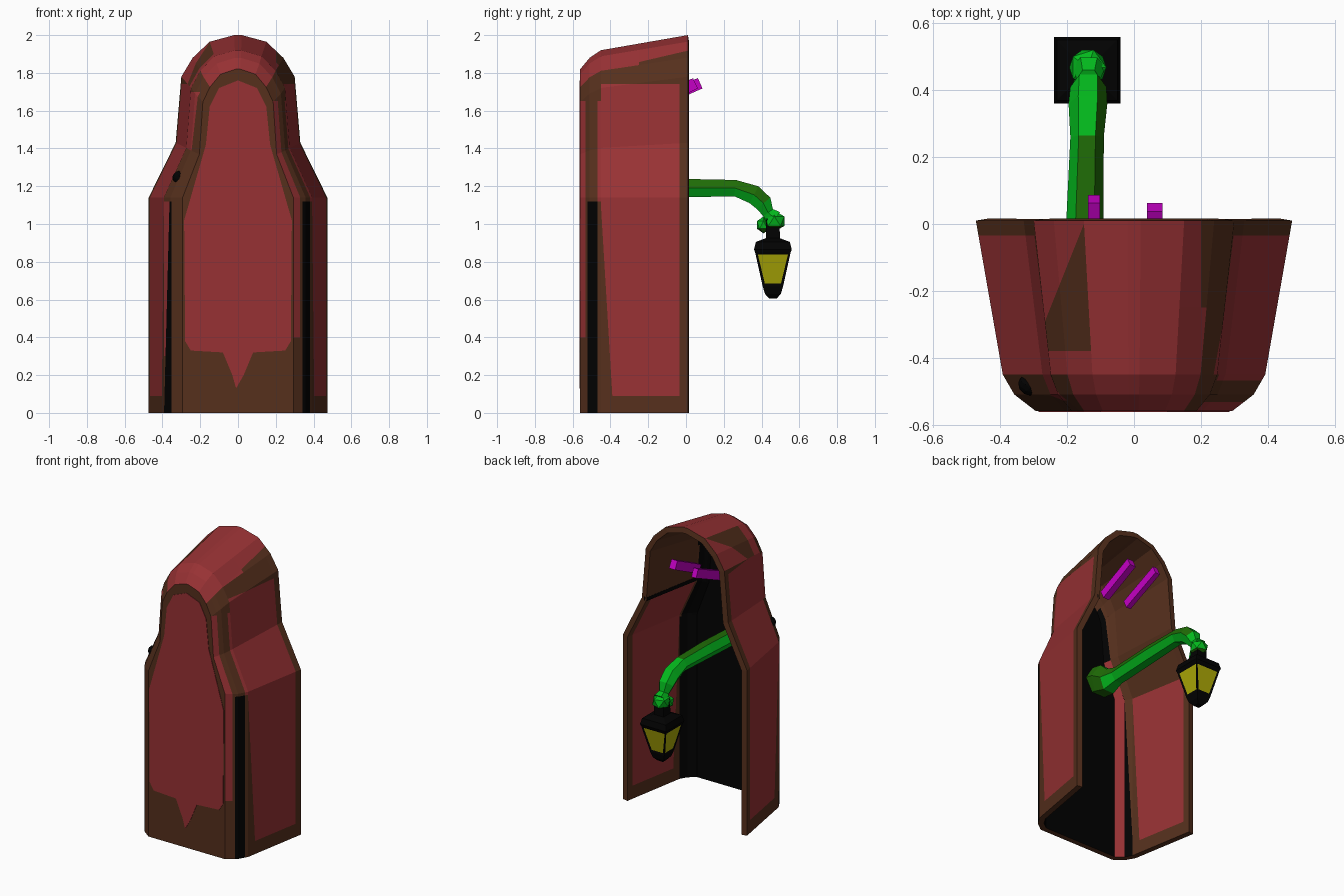
import bpy
import bmesh
from math import sin, cos, pi, atan2
from mathutils import Vector, Matrix

cube = bpy.data.objects.get("Cube")
if cube:
    bpy.data.objects.remove(cube, do_unlink=True)


def material(name, rgb):
    m = bpy.data.materials.new(name)
    m.use_nodes = True
    m.diffuse_color = (*rgb, 1)
    m.node_tree.nodes["Principled BSDF"].inputs["Base Color"].default_value = (*rgb, 1)
    return m


red = material("red cloth", (0.31, 0.031, 0.034))
brown = material("brown trim", (0.092, 0.029, 0.012))
black = material("black", (0.0006, 0.0006, 0.0006))
green = material("bright green", (0.001, 0.48, 0.012))
dark_green = material("dark green", (0.014, 0.15, 0.002))
purple = material("purple", (0.55, 0.0, 0.55))
yellow = material("yellow glass", (0.42, 0.40, 0.002))


def finish(name, bm, mats):
    me = bpy.data.meshes.new(name)
    bm.to_mesh(me)
    bm.free()
    ob = bpy.data.objects.new(name, me)
    bpy.context.collection.objects.link(ob)
    for m in mats:
        me.materials.append(m)
    return ob


def loft(rings):
    """Closed tube through rings of points, capped at both ends."""
    bm = bmesh.new()
    vs = [[bm.verts.new(p) for p in r] for r in rings]
    n = len(vs[0])
    for a, b in zip(vs, vs[1:]):
        for j in range(n):
            k = (j + 1) % n
            bm.faces.new((a[j], a[k], b[k], b[j]))
    bm.faces.new(vs[0])
    bm.faces.new(vs[-1])
    bmesh.ops.recalc_face_normals(bm, faces=bm.faces)
    return bm


def cut(bm, co, no, test):
    """Add edges along a plane on the faces passing the test."""
    faces = [f for f in bm.faces if test(f)]
    geom = set(faces)
    for f in faces:
        geom.update(f.edges)
        geom.update(f.verts)
    bmesh.ops.bisect_plane(bm, geom=list(geom), plane_co=co, plane_no=no, dist=1e-5)


# Hooded cloak shell: an arch lofted forward, closed at the front
SIDE, TRIM, STRIPE, FRONT, HOOD, WRAP, LINED, SLOPE = range(8)
half = [(0.473, 0), (0.473, 1.14), (0.33, 1.43), (0.30, 1.78),
        (0.24, 1.88), (0.15, 1.965), (0.02, 2.0)]
arch = half + [(-x, z) for x, z in reversed(half)]
sections = [(0.01, 1, 0), (-0.45, 0.83, 0.08), (-0.51, 0.757, 0.12), (-0.56, 0.62, 0.18)]
bm = bmesh.new()
rings = []
for y, w, drop in sections:
    rings.append([bm.verts.new((x * w, y, z - drop * max(0, (z - 1.14) / 0.86)))
                  for x, z in arch])
for i, (a, b) in enumerate(zip(rings, rings[1:])):
    for j in range(len(arch) - 1):
        f = bm.faces.new((a[j], a[j + 1], b[j + 1], b[j]))
        if i == 0 and j in (8, 9):
            f.material_index = SLOPE
        elif 4 <= j <= 8:
            f.material_index = HOOD
        else:
            f.material_index = SIDE if i == 0 else FRONT
front = rings[-1]
for j in range(len(half) - 1):
    f = bm.faces.new((front[j], front[j + 1], front[-2 - j], front[-1 - j]))
    f.material_index = FRONT
bmesh.ops.recalc_face_normals(bm, faces=bm.faces)
if sum(f.normal.y * f.calc_area() for f in bm.faces) > 0:
    bmesh.ops.reverse_faces(bm, faces=bm.faces)


def on_chamfer(f, sign):
    c = f.calc_center_median()
    return f.material_index == FRONT and c.y > -0.559 and c.x * sign > 0


def on_left_crest(f):
    c = f.calc_center_median()
    return f.material_index == HOOD and c.x > 0.1 and c.y > -0.3


# Borders of the side panels, the dark stripes and the hood patches
for co, no in (((0, -0.035, 0), (0, 1, 0)), ((0, 0, 0.09), (0, 0, 1)),
               ((0, 0, 1.74), (0, 0, 1)), ((0, -0.39, 0.09), (0, 1, 0.06))):
    cut(bm, co, no, lambda f: f.material_index == SIDE)
for y in (-0.468, -0.522, -0.532):
    cut(bm, (0, y, 0), (0, 1, 0), lambda f: on_chamfer(f, 1))
for z in (0.4, 1.12, 1.65):
    cut(bm, (0, 0, z), (0, 0, 1), lambda f: on_chamfer(f, 1))
cut(bm, (0, -0.452, 0), (0, 1, 0.045), lambda f: on_chamfer(f, -1))
cut(bm, (0, -0.515, 0), (0, 1, 0), lambda f: on_chamfer(f, -1))
for z in (0.3, 1.12, 1.7):
    cut(bm, (0, 0, z), (0, 0, 1), lambda f: on_chamfer(f, -1))
cut(bm, (-0.15, 0, 0), (-0.3, 0.12, 0), lambda f: f.material_index == SLOPE)
cut(bm, (0, -0.38, 0), (0, 1, 0), lambda f: f.material_index == SLOPE)
cut(bm, (0.2, 0, 0), (1, 0, 0), on_left_crest)
cut(bm, (0, -0.25, 0), (0, 1, 0), on_left_crest)
for f in bm.faces:
    c = f.calc_center_median()
    if f.material_index == SIDE:
        if not (0.09 < c.z < 1.74 and -0.39 - 0.06 * (c.z - 0.09) < c.y < -0.035):
            f.material_index = TRIM
        elif c.z > (1.48 if c.x > 0 else 1.16):
            f.material_index = HOOD
    elif on_chamfer(f, 1):
        if -0.522 < c.y < -0.468 and c.z < 1.12:
            f.material_index = STRIPE
        elif c.y < -0.532 and 0.4 < c.z < 1.65:
            f.material_index = WRAP
        elif c.y > -0.468 and 1.12 < c.z < 1.65:
            f.material_index = HOOD
    elif on_chamfer(f, -1):
        if c.y > -0.452 - 0.045 * c.z:
            shoulder = 1.12 < c.z < 1.4
            f.material_index = HOOD if 0.3 < c.z < 1.7 and not shoulder else TRIM
        elif c.y > -0.515 and c.z < 1.12:
            f.material_index = STRIPE
        elif c.y < -0.515 and c.z < 1.4:
            f.material_index = LINED
    elif f.material_index == SLOPE:
        patch = -0.3 * (c.x + 0.15) + 0.12 * c.y < 0 and c.y > -0.38
        f.material_index = TRIM if patch else HOOD
    elif on_left_crest(f) and c.x > 0.2 * (1 + 0.35 * c.y) and c.y > -0.25:
        f.material_index = TRIM
outer = [red, brown, black, brown, red, red, brown]
inner = [red, brown, black, black, brown, black, red]
rim = [brown]
cloak = finish("cloak", bm, outer + inner + rim)
solid = cloak.modifiers.new("thickness", "SOLIDIFY")
solid.thickness = 0.038
solid.offset = -1
solid.use_even_offset = True
solid.material_offset = len(outer)
solid.material_offset_rim = len(outer) + len(inner)

# Front panel with a pointed lower edge
side = [(0.03, 0.2), (0.08, 0.32), (0.25, 0.33), (0.28, 0.38), (0.285, 1.02),
        (0.17, 1.42), (0.15, 1.62), (0.10, 1.72)]
outline = [(-0.01, 0.13)] + side + [(0, 1.76)] + [(-x, z) for x, z in reversed(side)]
finish("front_panel", loft([[(x, y, z) for x, z in outline] for y in (-0.558, -0.563)]), [red])

# Dark ledge inside the left wall where the hood meets the body
finish("inner_ledge", loft([[(x, y, z - 0.012), (x - 0.02, y, z - 0.012),
                             (x - 0.02, y, z + 0.012), (x, y, z + 0.012)]
                            for x, y, z in ((0.31, 0.014, 1.43), (0.25, -0.46, 1.41))]), [black])

# Small dark spot through the shoulder
bm = bmesh.new()
facing = Vector((-0.62, -0.7, 0.35)).to_track_quat("Z", "Y").to_matrix().to_4x4()
bmesh.ops.create_icosphere(bm, subdivisions=2, radius=1,
                           matrix=Matrix.Translation((-0.315, -0.483, 1.248)) @ facing
                           @ Matrix.Diagonal((0.034, 0.034, 0.028, 1)))
finish("shoulder_spot", bm, [black])

# Arm reaching out of the open back: (y, z, radius)
path = [(-0.53, 1.21, 0.10), (-0.47, 1.20, 0.10), (-0.41, 1.17, 0.08), (-0.33, 1.175, 0.056),
        (0, 1.19, 0.056), (0.26, 1.19, 0.05), (0.36, 1.155, 0.058), (0.41, 1.11, 0.054),
        (0.435, 1.06, 0.036), (0.47, 1.03, 0.05)]
rings = []
for i, (y, z, r) in enumerate(path):
    p, q = path[max(i - 1, 0)], path[min(i + 1, len(path) - 1)]
    d = Vector((0, q[0] - p[0], q[1] - p[1])).normalized()
    up = Vector((0, -d.z, d.y))
    x0 = -0.147 + 0.012 * max(0, y) / 0.47
    rings.append([Vector((x0, y, z)) + r * (Vector((cos(a), 0, 0)) + up * sin(a))
                  for a in [k * pi / 3 for k in range(6)]])
bm = loft(rings)
for f in bm.faces:
    c, n = f.calc_center_median(), f.normal
    on_top = n.z > 0.9 and c.y < 0.3 or n.z > 0.2 and n.x > 0.2 and c.y < 0.42
    f.material_index = int(on_top or c.y < -0.43)
finish("arm", bm, [green, dark_green])

# Hand and thumb
for name, loc, size in (("hand", (-0.138, 0.468, 1.015), (0.062, 0.062, 0.056)),
                        ("thumb", (-0.15, 0.41, 0.995), (0.04, 0.04, 0.045))):
    bm = bmesh.new()
    bmesh.ops.create_icosphere(bm, subdivisions=1, radius=1,
                               matrix=Matrix.Translation(loc) @ Matrix.Diagonal((*size, 1)))
    for f in bm.faces:
        f.material_index = int(f.normal.z < -0.5)
    finish(name, bm, [green, dark_green])

# Lantern: square rings of (height, half width), glass inset in the body sides
levels = [(1.03, 0.035), (0.925, 0.037), (0.905, 0.09), (0.865, 0.1), (0.85, 0.094),
          (0.67, 0.054), (0.63, 0.042), (0.605, 0.02)]
corners = [(1, 1), (-1, 1), (-1, -1), (1, -1)]
bm = loft([[(-0.14 + sx * h, 0.46 + sy * h, z) for sx, sy in corners] for z, h in levels])
panes = [f for f in bm.faces if 0.7 < f.calc_center_median().z < 0.82]
bmesh.ops.inset_individual(bm, faces=panes, thickness=0.018, depth=-0.004)
for f in panes:
    f.material_index = 1
finish("lantern", bm, [black, yellow])

# Two tilted bars under the hood
for name, x, w, end in (("right_bar", -0.12, 0.036, 0.075), ("left_bar", 0.062, 0.046, 0.05)):
    a, b = Vector((x, -0.21, 1.62)), Vector((x, end, 1.745))
    d = b - a
    bm = bmesh.new()
    bmesh.ops.create_cube(bm, size=1, matrix=Matrix.Translation((a + b) / 2)
                          @ Matrix.Rotation(atan2(d.z, d.y), 4, "X")
                          @ Matrix.Diagonal((w, d.length, 0.06, 1)))
    finish(name, bm, [purple])
